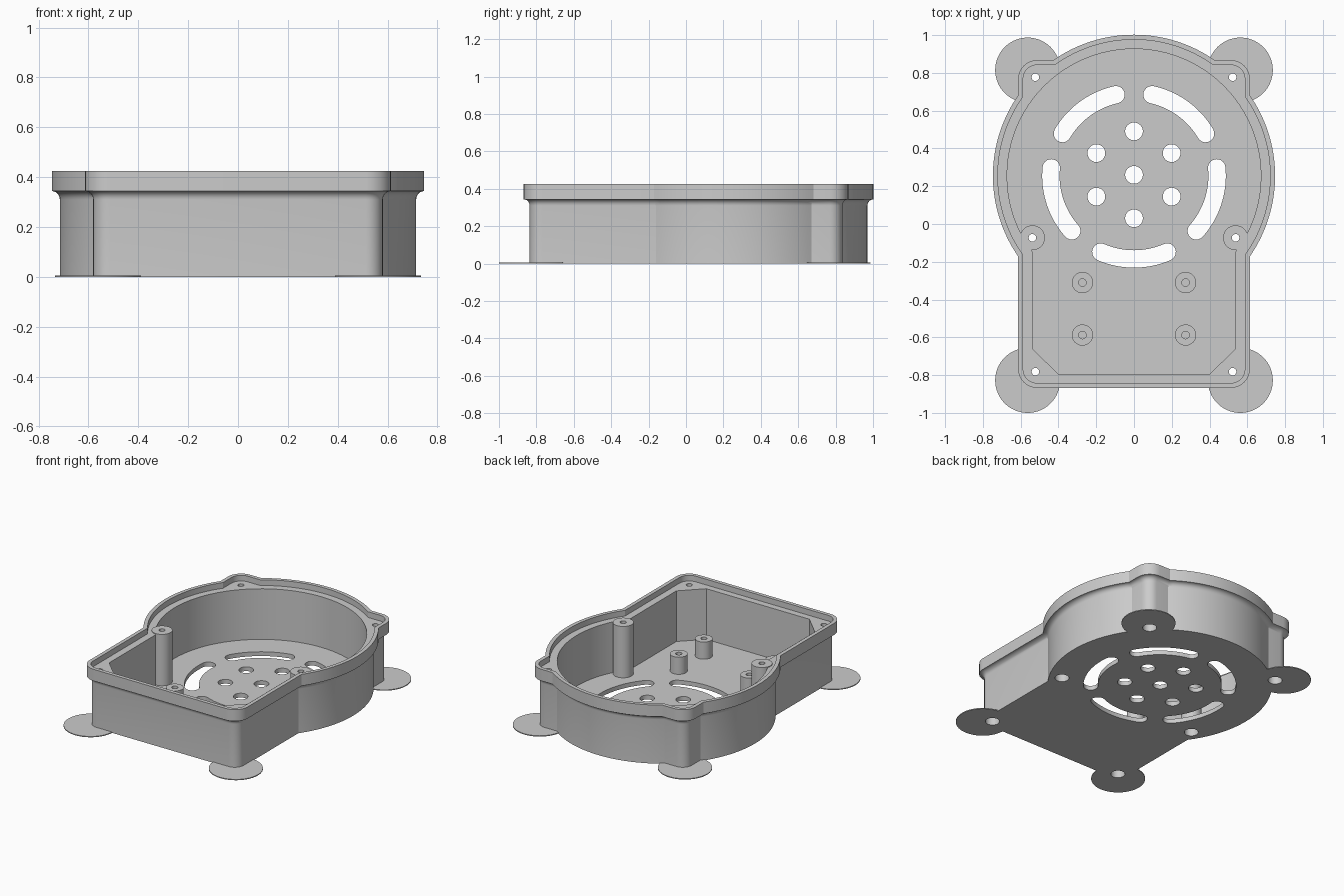
import bpy, bmesh
from math import sin, cos, acos, asin, sqrt, radians, pi

old = bpy.data.objects.get("Cube")
if old:
    bpy.data.objects.remove(old, do_unlink=True)

grey = bpy.data.materials.new("plain grey")
grey.use_nodes = True
GREY = (0.6, 0.6, 0.6, 1)
grey.diffuse_color = GREY
grey.node_tree.nodes["Principled BSDF"].inputs["Base Color"].default_value = GREY

CY = 0.255                      # centre of the round end
R, W, H, CORNER = 0.747, 0.613, 0.868, 0.1
FLOOR, LEDGE, TOP = 0.03, 0.385, 0.425


def arc(cx, cy, r, a0, a1, n):
    return [(cx + r * cos(a0 + (a1 - a0) * i / n), cy + r * sin(a0 + (a1 - a0) * i / n))
            for i in range(n + 1)]


def circle(x, y, r, n=32):
    return arc(x, y, r, 0, 2 * pi, n)[:-1]


def outline(d):
    """Round end merged with a rounded rectangle, inset by d."""
    r, w, h, c = R - d, W - d, H - d, CORNER - d
    side = acos(w / r)
    half = arc(0, CY, r, pi / 2, asin((h - CY) / r), 16)
    half += arc(w - c, h - c, c, pi / 2, 0, 8)
    half += arc(0, CY, r, side, -side, 32)
    half += arc(w - c, c - h, c, 0, -pi / 2, 8)
    return half + [(-x, y) for x, y in reversed(half[1:])]


def loft(name, rings):
    """Closed solid through rings of equal point count."""
    bm = bmesh.new()
    loops = [[bm.verts.new((x, y, z)) for x, y in pts] for pts, z in rings]
    for a, b in zip(loops, loops[1:]):
        n = len(a)
        for i in range(n):
            bm.faces.new((a[i], a[(i + 1) % n], b[(i + 1) % n], b[i]))
    bm.faces.new(loops[0])
    bm.faces.new(loops[-1])
    bmesh.ops.recalc_face_normals(bm, faces=bm.faces)
    mesh = bpy.data.meshes.new(name)
    bm.to_mesh(mesh)
    bm.free()
    obj = bpy.data.objects.new(name, mesh)
    bpy.context.collection.objects.link(obj)
    mesh.materials.append(grey)
    return obj


def prism(name, pts, z0, z1):
    return loft(name, [(pts, z0), (pts, z1)])


def cut(pts, z0, z1, *targets):
    cutter = prism("cutter", pts, z0, z1)
    cutter.hide_render = True
    for obj in targets:
        mod = obj.modifiers.new("cut", "BOOLEAN")
        mod.operation, mod.solver, mod.object = "DIFFERENCE", "EXACT", cutter
        bpy.context.view_layer.objects.active = obj
        bpy.ops.object.modifier_apply(modifier=mod.name)
    bpy.data.objects.remove(cutter, do_unlink=True)


# Case shell: wall, flared rim and stepped lip
INSET = 0.032
rings = [(outline(INSET), 0)]
for i in range(7):
    t = radians(15 * i)
    rings.append((outline(INSET * cos(t)), 0.31 + 0.034 * sin(t)))
rings += [(outline(0), TOP), (outline(0.026), TOP), (outline(0.026), LEDGE)]
case = loft("case", rings)

# Cavity: round chamber plus a box with chamfered front corners
cut(circle(0, CY, 0.672, 96), FLOOR, 0.6, case)
box = [(0.537, 0.1), (0.537, -0.66), (0.4, -0.796)]
cut(box + [(-x, y) for x, y in reversed(box)], FLOOR, 0.6, case)

# Floor vents: seven round holes and five curved slots
vents = [(0, CY + 0.005)]
for i in range(6):
    a = radians(30 + 60 * i)
    vents.append((0.23 * cos(a), CY + 0.005 + 0.23 * sin(a)))
for x, y in vents:
    cut(circle(x, y, 0.047), -0.1, 0.1, case)
MID, HALF, SPAN = 0.44, 0.046, radians(23.5)
for i in range(5):
    a = radians(270 + 72 * i)
    a0, a1 = a - SPAN, a + SPAN
    slot = arc(0, CY, MID + HALF, a0, a1, 20)
    slot += arc(MID * cos(a1), CY + MID * sin(a1), HALF, a1, a1 + pi, 10)[1:-1]
    slot += arc(0, CY, MID - HALF, a1, a0, 20)
    slot += arc(MID * cos(a0), CY + MID * sin(a0), HALF, a0 + pi, a0 + 2 * pi, 10)[1:-1]
    cut(slot, -0.1, 0.1, case)

parts = [case]
for side, s in (("left", 1), ("right", -1)):
    # Corner pads with screw holes through the corners
    for end, y, hole_y in (("front", -0.828, -0.782), ("back", 0.815, 0.777)):
        pad = prism(f"{end}_{side}_pad", circle(s * 0.563, y, 0.172, 64), 0, 0.006)
        cut(circle(s * 0.522, hole_y, 0.045), -0.1, 0.06, case, pad)
        cut(circle(s * 0.522, hole_y, 0.02, 20), -0.1, 0.6, case)
        parts.append(pad)

    # Tall screw post beside the wall
    x, y = s * 0.538, -0.073
    post = prism(f"{side}_screw_post", circle(x, y, 0.066, 40), 0.02, 0.39)
    cut(circle(x, y, 0.045), -0.1, 0.06, case, post)
    cut(circle(x, y, 0.02, 20), -0.1, 0.6, case, post)
    parts.append(post)

    # Short board standoffs with blind holes
    for end, y in (("front", -0.588), ("back", -0.31)):
        standoff = prism(f"{end}_{side}_standoff", circle(s * 0.273, y, 0.056), 0.02, 0.15)
        cut(circle(s * 0.273, y, 0.02, 20), 0.04, 0.6, standoff)
        parts.append(standoff)

# Smooth the curved walls, keep the edges crisp
bpy.ops.object.select_all(action="DESELECT")
for obj in parts:
    obj.select_set(True)
bpy.context.view_layer.objects.active = case
bpy.ops.object.shade_smooth_by_angle(angle=radians(30))
